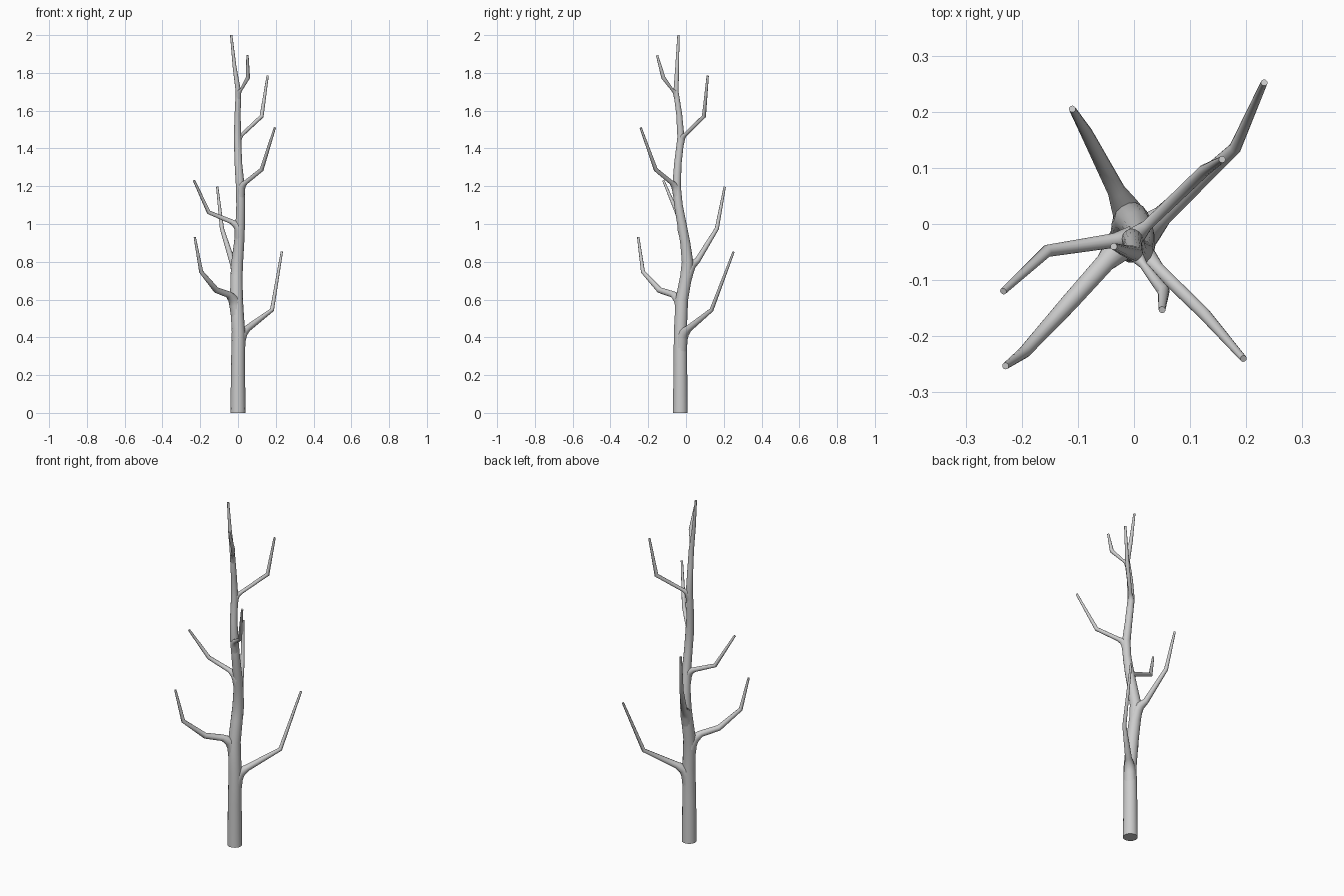
import bpy, bmesh, math
from mathutils import Vector

if "Cube" in bpy.data.objects:
    bpy.data.objects.remove(bpy.data.objects["Cube"])

SIDES = 14


def tube(name, path):
    """Tapered round tube through (position, radius) pairs, capped at both ends."""
    pts = [Vector(p) for p, r in path]
    bm = bmesh.new()
    rings = []
    u = Vector((1, 0, 0))
    for i, (p, (_, r)) in enumerate(zip(pts, path)):
        t = Vector((0, 0, 0))
        if i > 0:
            t += (p - pts[i - 1]).normalized()
        if i < len(pts) - 1:
            t += (pts[i + 1] - p).normalized()
        t.normalize()
        if name == "trunk" and i == 0:
            t = Vector((0, 0, 1))
        u = (u - t * u.dot(t)).normalized()
        v = t.cross(u)
        rings.append([bm.verts.new(p + r * (u * math.cos(a) + v * math.sin(a)))
                      for a in (2 * math.pi * k / SIDES for k in range(SIDES))])
    for a, b in zip(rings, rings[1:]):
        for k in range(SIDES):
            n = (k + 1) % SIDES
            bm.faces.new((a[k], a[n], b[n], b[k]))
    bm.faces.new(rings[0][::-1])
    bm.faces.new(rings[-1])
    me = bpy.data.meshes.new(name)
    bm.to_mesh(me)
    bm.free()
    ob = bpy.data.objects.new(name, me)
    bpy.context.collection.objects.link(ob)
    bpy.ops.object.select_all(action='DESELECT')
    ob.select_set(True)
    bpy.context.view_layer.objects.active = ob
    bpy.ops.object.shade_smooth_by_angle(angle=math.radians(50))
    return ob


# Trunk: gently winding stem
TRUNK = [((0, -.03, 0), .04), ((0, -.03, .25), .037), ((.002, -.03, .43), .035),
         ((-.008, -.022, .60), .034), ((-.008, 0, .72), .032), ((-.004, .008, .80), .031),
         ((.006, -.004, .90), .027), ((.012, -.022, 1.0), .025), ((.014, -.04, 1.1), .023),
         ((.012, -.05, 1.2), .023), ((.002, -.043, 1.32), .020), ((-.003, -.027, 1.46), .019),
         ((-.002, -.036, 1.58), .016), ((.002, -.053, 1.7), .014), ((-.018, -.047, 1.83), .010),
         ((-.036, -.04, 2.0), .006)]
tube("trunk", TRUNK)


def trunk_at(z):
    for (p, r), (q, s) in zip(TRUNK, TRUNK[1:]):
        if p[2] <= z <= q[2]:
            f = (z - p[2]) / (q[2] - p[2])
            return Vector(p).lerp(Vector(q), f), r + (s - r) * f


def branch(z, pts):
    """Branch that peels out of the trunk at height z, then follows pts."""
    c, r = trunk_at(z)
    low, rl = trunk_at(z - 3.6 * r)
    d = Vector(pts[0]) - c
    d.z = 0
    d.normalize()
    up = Vector((0, 0, 1))
    path = [(low, rl * .93),
            (c + d * r * .3 - up * r * 1.1, r * .92),
            (c + d * r * .85 - up * r * .15, r * .8),
            (c + d * r * 1.9 + up * r * .5, r * .52)]
    n = len(pts)
    for i, p in enumerate(pts):
        path.append((Vector(p), (.006, .011, .016)[n - 1 - i]))
    tube("branch", path)


# Branches, bottom to top
for z, pts in [
    (.43, [(.18, .135, .545), (.232, .252, .853)]),
    (.61, [(-.115, -.14, .65), (-.195, -.228, .747), (-.229, -.253, .93)]),
    (.79, [(-.085, .163, .975), (-.11, .205, 1.197)]),
    (1.0, [(-.155, -.048, 1.062), (-.233, -.12, 1.23)]),
    (1.21, [(.125, -.16, 1.288), (.195, -.24, 1.51)]),
    (1.465, [(.125, .095, 1.57), (.157, .115, 1.785)]),
    (1.705, [(.053, -.12, 1.775), (.05, -.153, 1.893)]),
]:
    branch(z, pts)
